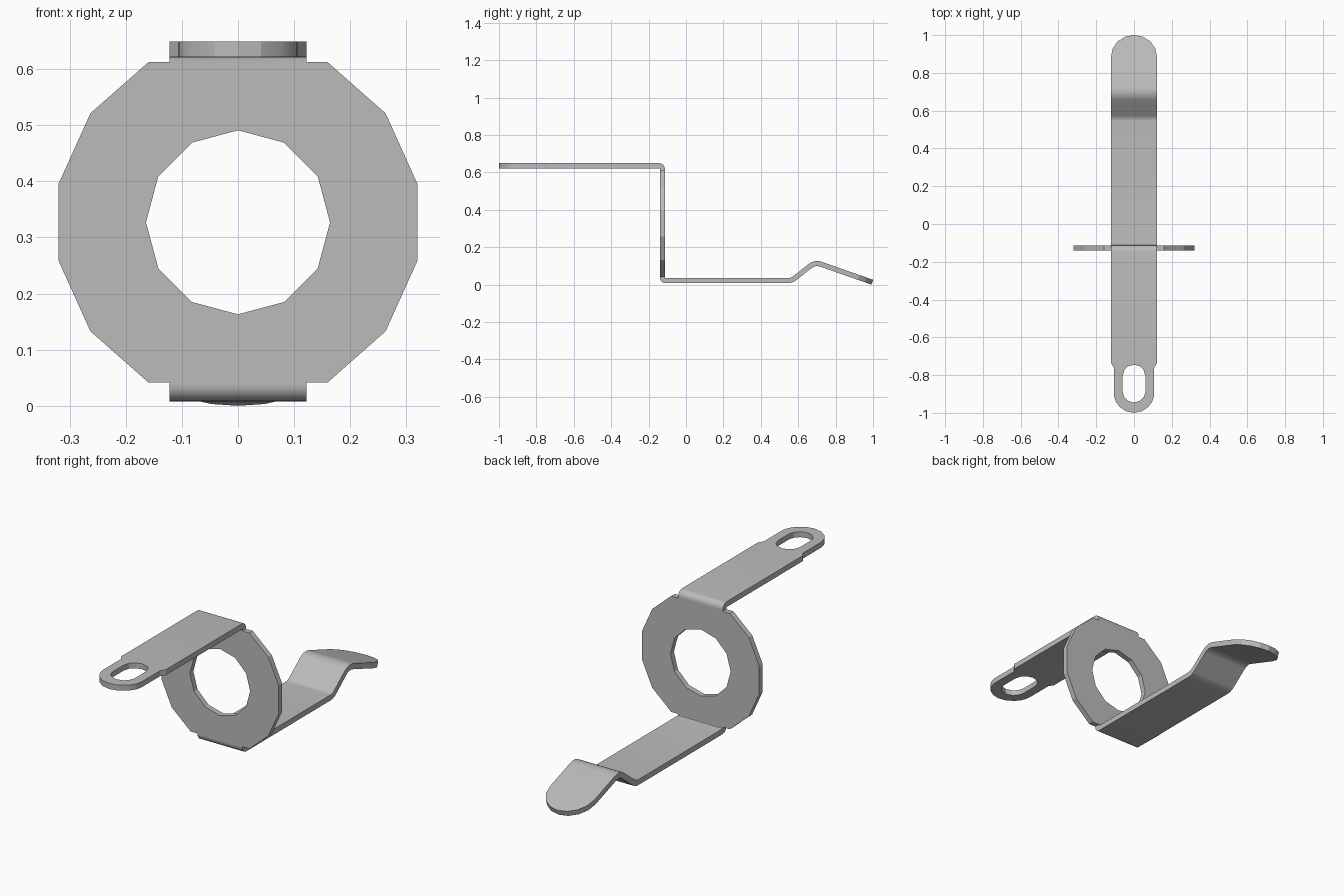
import bpy, bmesh, math
from mathutils import Vector

if "Cube" in bpy.data.objects:
    bpy.data.objects.remove(bpy.data.objects["Cube"], do_unlink=True)

THICK = 0.027
HALF = 0.122          # half width of both arms
PLATE_Y = -0.1265     # middle of the ring plate
MID_Z = 0.327

steel = bpy.data.materials.new("grey steel")
steel.use_nodes = True
GREY = (0.5, 0.5, 0.5, 1)
steel.diffuse_color = GREY
steel.node_tree.nodes["Principled BSDF"].inputs["Base Color"].default_value = GREY


def finish(bm, name):
    """Turn a thin sheet into a solid metal part."""
    bmesh.ops.recalc_face_normals(bm, faces=bm.faces)
    mesh = bpy.data.meshes.new(name)
    bm.to_mesh(mesh)
    bm.free()
    ob = bpy.data.objects.new(name, mesh)
    bpy.context.collection.objects.link(ob)
    mesh.materials.append(steel)
    bpy.ops.object.select_all(action='DESELECT')
    bpy.context.view_layer.objects.active = ob
    ob.select_set(True)
    mod = ob.modifiers.new("thickness", 'SOLIDIFY')
    mod.thickness = THICK
    mod.offset = 0
    mod.use_even_offset = True
    bpy.ops.object.modifier_apply(modifier=mod.name)
    bpy.ops.object.shade_smooth_by_angle(angle=math.radians(20))
    return ob


def bent_path(corners, radii, steps=6):
    """Polyline in (y, z) with an arc at every inner corner."""
    pts = [Vector(c) for c in corners]
    path = [pts[0]]
    for a, b, c, r in zip(pts, pts[1:], pts[2:], radii):
        u, v = (a - b).normalized(), (c - b).normalized()
        half = u.angle(v) / 2
        centre = b + (u + v).normalized() * (r / math.sin(half))
        start = b + u * (r / math.tan(half)) - centre
        end = b + v * (r / math.tan(half)) - centre
        turn = math.pi - 2 * half
        for i in range(steps + 1):
            t = i / steps
            arc = start * math.sin((1 - t) * turn) + end * math.sin(t * turn)
            path.append(centre + arc / math.sin(turn))
    return path + [pts[-1]]


def arm(name, path, stops, width, gap=lambda d: 0):
    """Strip along a path; stops are distances back from the tip."""
    tip = path.pop()
    back = (path[-1] - tip).normalized()
    sections = [(p, HALF, 0) for p in path]
    sections += [(tip + back * d, width(d), gap(d)) for d in sorted(stops, reverse=True)]
    bm = bmesh.new()
    rows = [[bm.verts.new((x, p.x, p.y)) for x in (-w, -g, g, w)] for p, w, g in sections]
    for a, b in zip(rows, rows[1:]):
        for i in (0, 2):
            bm.faces.new((a[i], a[i + 1], b[i + 1], b[i]))
    bmesh.ops.remove_doubles(bm, verts=bm.verts, dist=0.0005)
    return finish(bm, name)


def round_end(d, r):
    return math.sqrt(max(0, r * r - max(0, r - d) ** 2))


def round_stops(r, n):
    return [r * (1 - math.cos(math.pi / 2 * i / n)) for i in range(n + 1)]


# Flat ring plate with a twelve-sided hole
bm = bmesh.new()
side = [math.radians(24.3 * (i - 2.5)) for i in range(6)]
loops = [(0.327, side + [a + math.pi for a in side]),
         (0.164, [math.pi / 6 * i for i in range(12)])]
edges = []
for r, angles in loops:
    vs = [bm.verts.new((r * math.cos(a), PLATE_Y, MID_Z + r * math.sin(a))) for a in angles]
    edges += [bm.edges.new((vs[i - 1], vs[i])) for i in range(len(vs))]
bmesh.ops.triangle_fill(bm, edges=edges, use_beauty=True)
finish(bm, "ring_plate")

# Upper arm with a narrowed, slotted end
END_R, SLOT_R, SLOT_NEAR, SLOT_FAR = 0.107, 0.06, 0.115, 0.195


def slotted_width(d):
    if d < END_R:
        return round_end(d, END_R)
    return END_R + (HALF - END_R) * min(1, max(0, (d - 0.24) / 0.025))


def slot_gap(d):
    off = max(SLOT_NEAR - d, d - SLOT_FAR, 0)
    return math.sqrt(max(0, SLOT_R ** 2 - off ** 2))


cap = [SLOT_R * math.sin(math.pi / 6 * i) for i in range(4)]
stops = round_stops(END_R, 4) + [0.24, 0.265]
stops += [SLOT_NEAR - c for c in cap] + [SLOT_FAR + c for c in cap]
top_path = bent_path([(PLATE_Y, 0.612), (PLATE_Y, 0.6355), (-1, 0.6355)], [0.0165])
arm("slotted_arm", top_path, stops, slotted_width, slot_gap)

# Lower arm with a raised kink and a rounded, sloping tip
low_path = bent_path([(PLATE_Y, 0.042), (PLATE_Y, 0.0215), (0.565, 0.0215),
                      (0.69, 0.12), (0.996, 0.0128)], [0.0165, 0.06, 0.06])
arm("spring_arm", low_path, round_stops(HALF, 4), lambda d: round_end(d, HALF))
